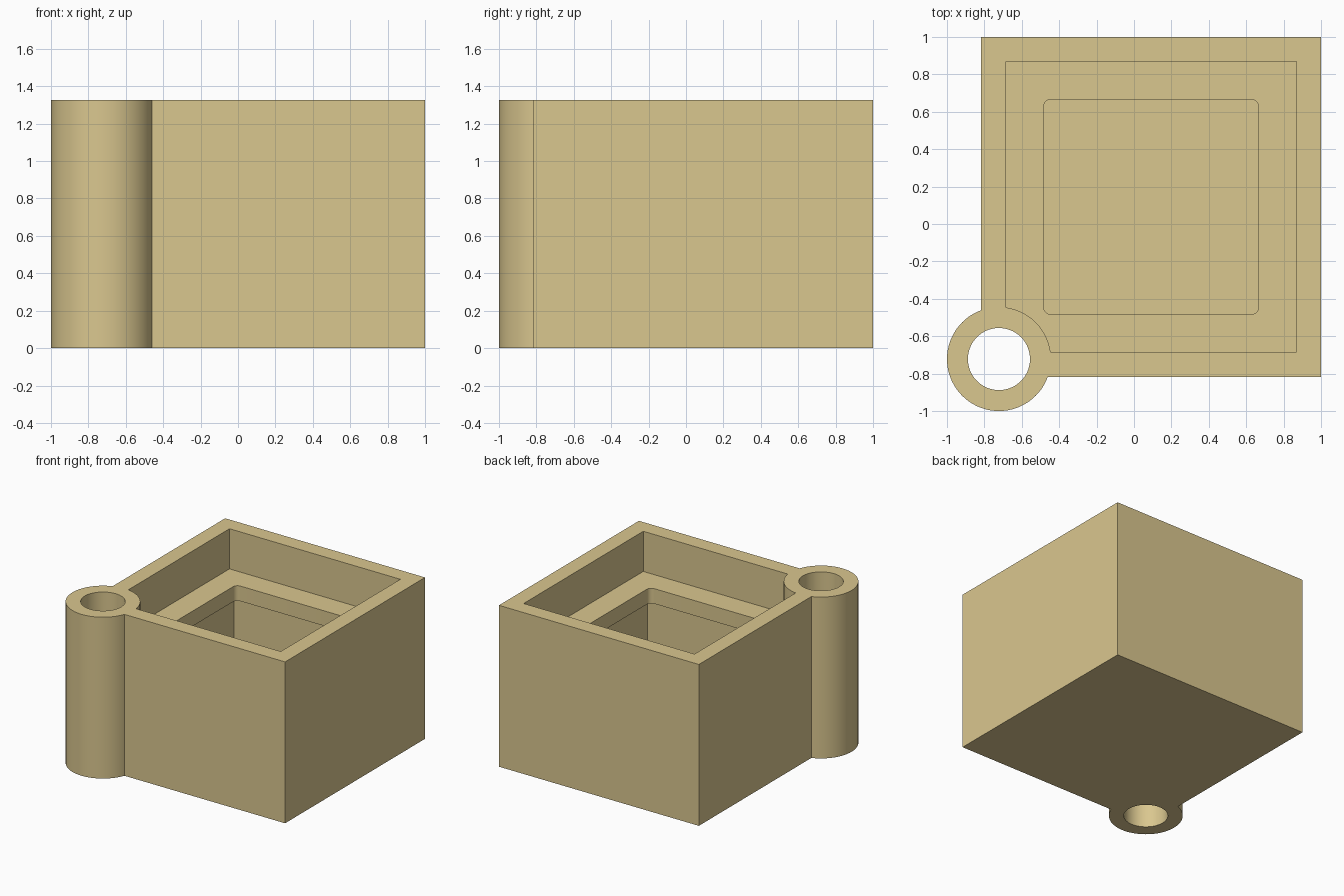
import bpy, bmesh, math

if "Cube" in bpy.data.objects:
    bpy.data.objects.remove(bpy.data.objects["Cube"])

H = 1.326            # overall height
C = 0.0915           # centre of the square body in x and y
W = 0.132            # wall thickness
LEDGE = H - 0.33     # height of the inner ledge
LIP = 0.124          # thickness of the ledge
BOSS = (-0.722, -0.722)

sand = bpy.data.materials.new("sand")
sand.diffuse_color = (0.70, 0.57, 0.275, 1)
sand.use_nodes = True
sand.node_tree.nodes["Principled BSDF"].inputs["Base Color"].default_value = sand.diffuse_color


def prism(name, outline, z0, z1):
    """Extrude a flat outline from z0 to z1."""
    bm = bmesh.new()
    face = bm.faces.new([bm.verts.new((x, y, z0)) for x, y in outline])
    new = bmesh.ops.extrude_face_region(bm, geom=[face])["geom"]
    bmesh.ops.translate(bm, vec=(0, 0, z1 - z0),
                        verts=[v for v in new if isinstance(v, bmesh.types.BMVert)])
    bmesh.ops.recalc_face_normals(bm, faces=bm.faces)
    me = bpy.data.meshes.new(name)
    bm.to_mesh(me)
    bm.free()
    me.materials.append(sand)
    ob = bpy.data.objects.new(name, me)
    bpy.context.collection.objects.link(ob)
    return ob


def square(half, r=0.0, steps=6):
    """Square outline about the body centre, with optional rounded corners."""
    pts = []
    for k, (sx, sy) in enumerate([(1, 1), (-1, 1), (-1, -1), (1, -1)]):
        for i in range(steps + 1 if r else 1):
            a = math.pi / 2 * (k + i / steps)
            pts.append((C + sx * (half - r) + r * math.cos(a),
                        C + sy * (half - r) + r * math.sin(a)))
    return pts


def circle(r, n=72):
    return [(BOSS[0] + r * math.cos(2 * math.pi * i / n),
             BOSS[1] + r * math.sin(2 * math.pi * i / n)) for i in range(n)]


def combine(target, tool, operation):
    """Apply a boolean and remove the tool."""
    tool.hide_render = True
    mod = target.modifiers.new("cut", "BOOLEAN")
    mod.operation, mod.solver, mod.object = operation, "EXACT", tool
    bpy.context.view_layer.objects.active = target
    bpy.ops.object.modifier_apply(modifier=mod.name)
    bpy.data.objects.remove(tool)


# Square body, hollowed in three steps: wide top pocket, ledge opening, lower cavity
half = 0.9085
box = prism("box_with_corner_socket", square(half), 0, H)
combine(box, prism("lower_cavity", square(half - 2 * W), W, LEDGE - LIP), "DIFFERENCE")
combine(box, prism("ledge_opening", square(0.575, 0.04), LEDGE - LIP - 0.05, LEDGE + 0.05), "DIFFERENCE")
combine(box, prism("top_pocket", square(half - W), LEDGE, H + 0.1), "DIFFERENCE")

# Round corner socket with a through hole
combine(box, prism("socket", circle(0.278), 0, H), "UNION")
combine(box, prism("socket_hole", circle(0.166), -0.1, H + 0.1), "DIFFERENCE")

# Smooth the round walls, keep the edges sharp
bpy.ops.object.select_all(action="DESELECT")
box.select_set(True)
bpy.context.view_layer.objects.active = box
bpy.ops.object.shade_smooth_by_angle(angle=math.radians(30))
